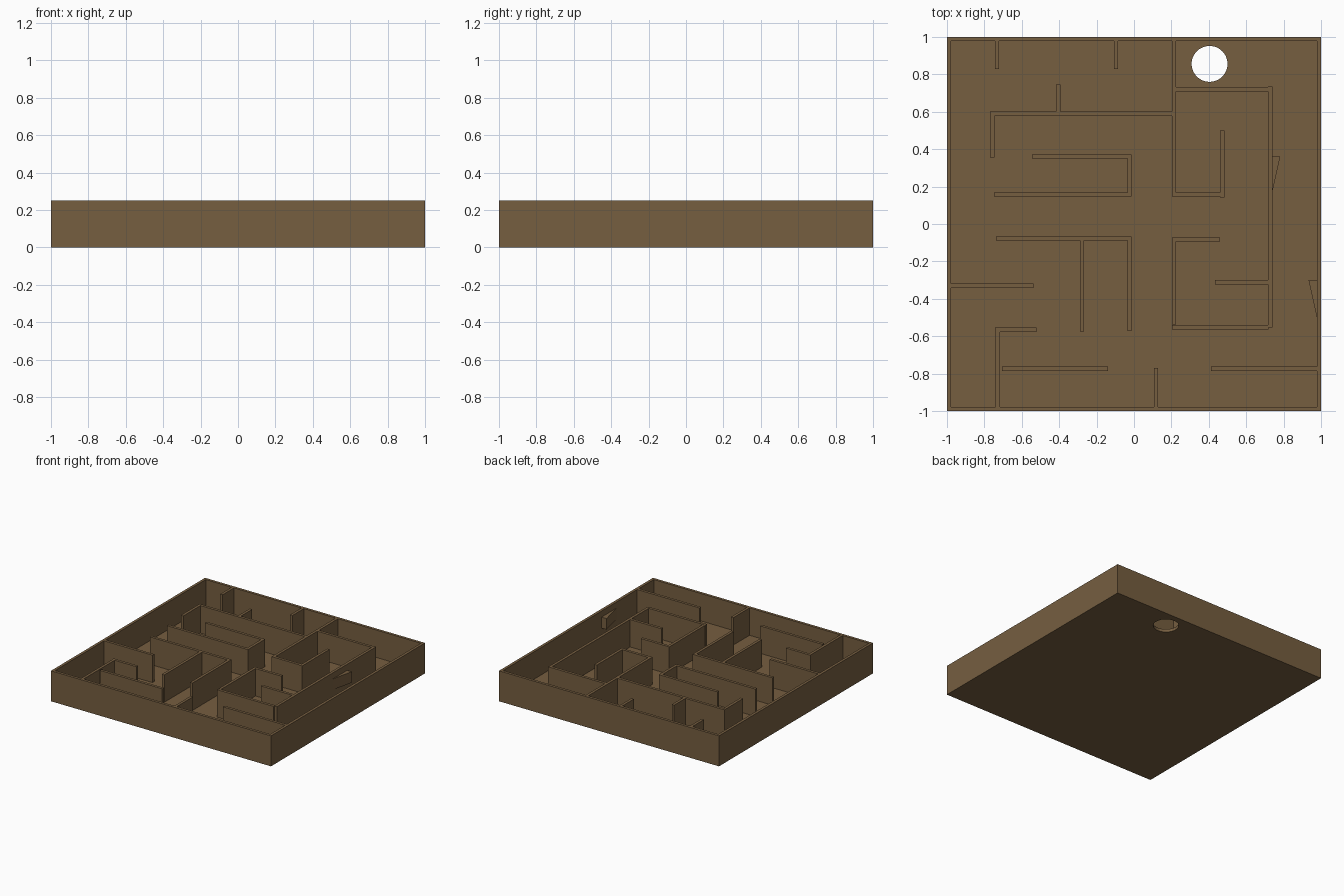
import bpy
import bmesh

if "Cube" in bpy.data.objects:
    bpy.data.objects.remove(bpy.data.objects["Cube"])

H = 0.25      # total height
FLOOR = 0.025 # floor thickness
T = 0.0225    # wall thickness

wood = bpy.data.materials.new("brown wood")
wood.diffuse_color = (0.181, 0.112, 0.051, 1)
wood.use_nodes = True
wood.node_tree.nodes["Principled BSDF"].inputs["Base Color"].default_value = wood.diffuse_color


def prism(name, outline, z0, z1):
    """Extrude a flat outline from z0 up to z1."""
    bm = bmesh.new()
    face = bm.faces.new([bm.verts.new((x, y, z0)) for x, y in outline])
    top = bmesh.ops.extrude_face_region(bm, geom=[face])["geom"]
    for v in top:
        if isinstance(v, bmesh.types.BMVert):
            v.co.z = z1
    bmesh.ops.recalc_face_normals(bm, faces=bm.faces)
    mesh = bpy.data.meshes.new(name)
    bm.to_mesh(mesh)
    bm.free()
    mesh.materials.append(wood)
    obj = bpy.data.objects.new(name, mesh)
    bpy.context.collection.objects.link(obj)
    return obj


def block(name, x0, x1, y0, y1, z0=FLOOR, z1=H):
    return prism(name, [(x0, y0), (x1, y0), (x1, y1), (x0, y1)], z0, z1)


# Floor with the round drop hole
floor = block("floor", -1 + T, 1 - T, -1 + T, 1 - T, 0, FLOOR)
bpy.ops.mesh.primitive_cylinder_add(vertices=48, radius=0.096, depth=0.3,
                                    location=(0.404, 0.856, 0))
cutter = bpy.context.object
cutter.name = "hole_cutter"
cutter.data.materials.append(wood)
cutter.hide_render = True
cut = floor.modifiers.new("drop hole", "BOOLEAN")
cut.operation = "DIFFERENCE"
cut.solver = "EXACT"
cut.object = cutter
bpy.context.view_layer.objects.active = floor
bpy.ops.object.modifier_apply(modifier=cut.name)
bpy.data.objects.remove(cutter)

# Outer frame
block("frame_left", -1, -1 + T, -1, 1, 0)
block("frame_right", 1 - T, 1, -1, 1, 0)
block("frame_front", -1 + T, 1 - T, -1, -1 + T, 0)
block("frame_back", -1 + T, 1 - T, 1 - T, 1, 0)

# Maze walls running along y: centre x, y start, y end
along_y = [
    (-0.732, 0.83, 0.978), (-0.097, 0.83, 0.978), (0.214, 0.147, 0.978),
    (-0.405, 0.60, 0.747), (-0.758, 0.356, 0.578), (-0.024, 0.169, 0.351),
    (0.472, 0.142, 0.50), (0.729, -0.554, 0.734), (0.214, -0.538, -0.094),
    (-0.278, -0.576, -0.088), (-0.024, -0.573, -0.088),
    (-0.729, -0.978, -0.576), (0.118, -0.978, -0.769),
]
for i, (x, y0, y1) in enumerate(along_y):
    block(f"maze_wall_y_{i}", x - T / 2, x + T / 2, y0, y1)

# Maze walls running along x: centre y, x start, x end
along_x = [
    (0.590, -0.77, 0.203), (0.361, -0.545, -0.013), (0.158, -0.749, -0.013),
    (0.158, 0.225, 0.461), (0.720, 0.225, 0.718), (-0.311, 0.433, 0.718),
    (-0.083, 0.203, 0.46), (-0.552, 0.203, 0.718), (-0.077, -0.738, -0.013),
    (-0.330, -0.978, -0.537), (-0.565, -0.742, -0.52),
    (-0.774, -0.706, -0.139), (-0.774, 0.412, 0.978),
]
for i, (y, x0, x1) in enumerate(along_x):
    block(f"maze_wall_x_{i}", x0, x1, y - T / 2, y + T / 2)

# Small wedge-shaped stops in the right-hand corridor
prism("inner_wedge", [(0.735, 0.15), (0.782, 0.36), (0.735, 0.36)], 0.11, 0.20)
prism("outer_wedge", [(0.98, -0.51), (0.98, -0.30), (0.933, -0.30)], 0.11, 0.20)
